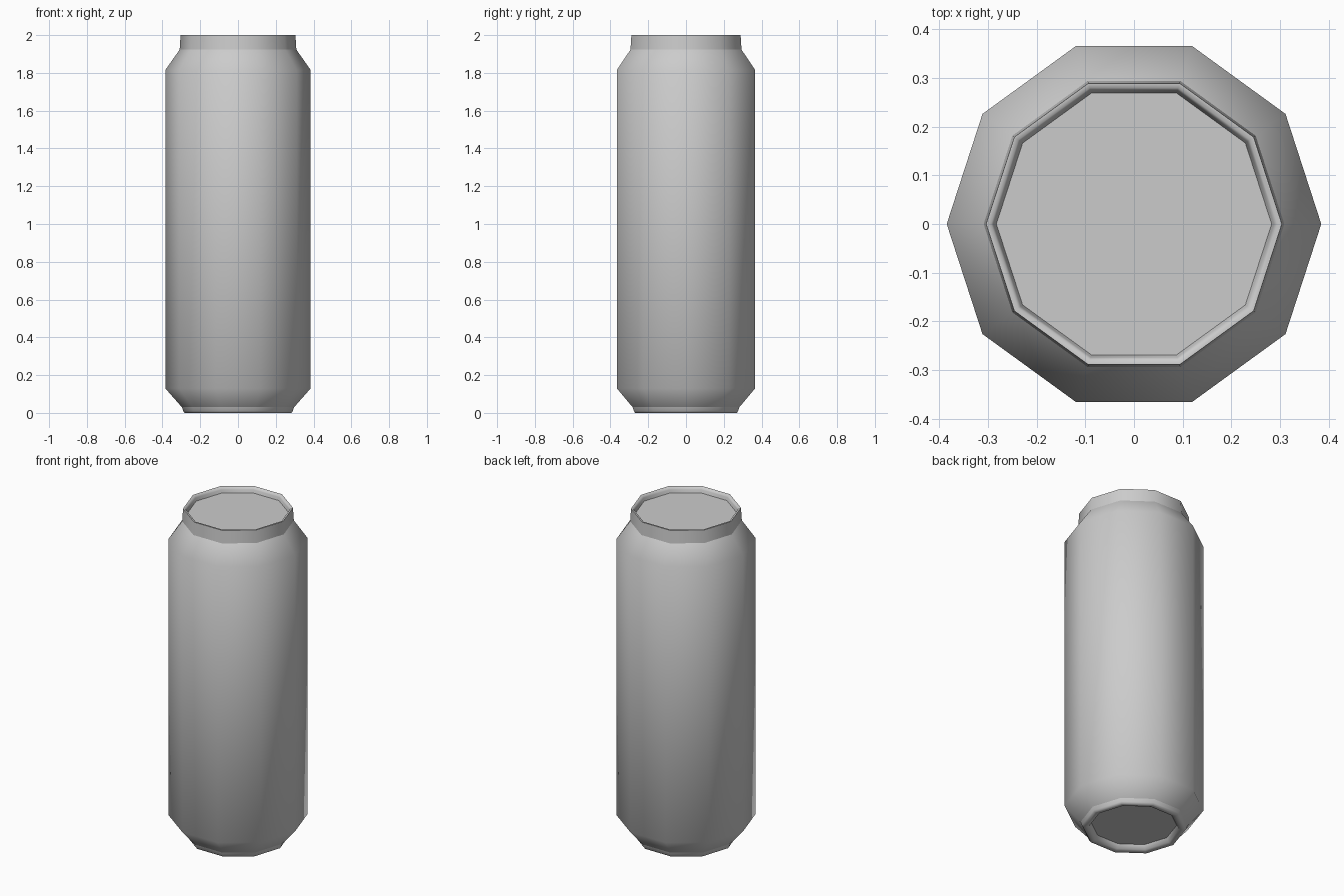
import bpy, bmesh
from math import cos, sin, pi

if "Cube" in bpy.data.objects:
    bpy.data.objects.remove(bpy.data.objects["Cube"])

SIDES = 10


def lathe(name, profile, sharp_rings):
    """Revolve (radius, z) points into a closed ten-sided solid, capped at both ends."""
    bm = bmesh.new()
    rings = [[bm.verts.new((r * cos(2 * pi * k / SIDES), r * sin(2 * pi * k / SIDES), z))
              for k in range(SIDES)] for r, z in profile]
    for low, high in zip(rings, rings[1:]):
        for k in range(SIDES):
            n = (k + 1) % SIDES
            bm.faces.new((low[k], low[n], high[n], high[k])).smooth = True
    bm.faces.new(rings[0][::-1])
    bm.faces.new(rings[-1])
    for i in sharp_rings:
        for k in range(SIDES):
            bm.edges.get((rings[i][k], rings[i][(k + 1) % SIDES])).smooth = False
    mesh = bpy.data.meshes.new(name)
    bm.to_mesh(mesh)
    bm.free()
    obj = bpy.data.objects.new(name, mesh)
    bpy.context.collection.objects.link(obj)
    return obj


# Can: recessed base, foot ring, tapered body, neck, rim and recessed lid
can_profile = [
    (0.237, 0.03), (0.25, 0.005), (0.265, 0.0), (0.283, 0.0), (0.29, 0.01),
    (0.297, 0.03), (0.385, 0.13), (0.385, 1.815), (0.309, 1.923),
    (0.304, 2.0), (0.294, 2.0), (0.288, 1.985), (0.283, 1.967),
]
lathe("drink_can", can_profile, sharp_rings=(0, 5, 8, 9, 12))
